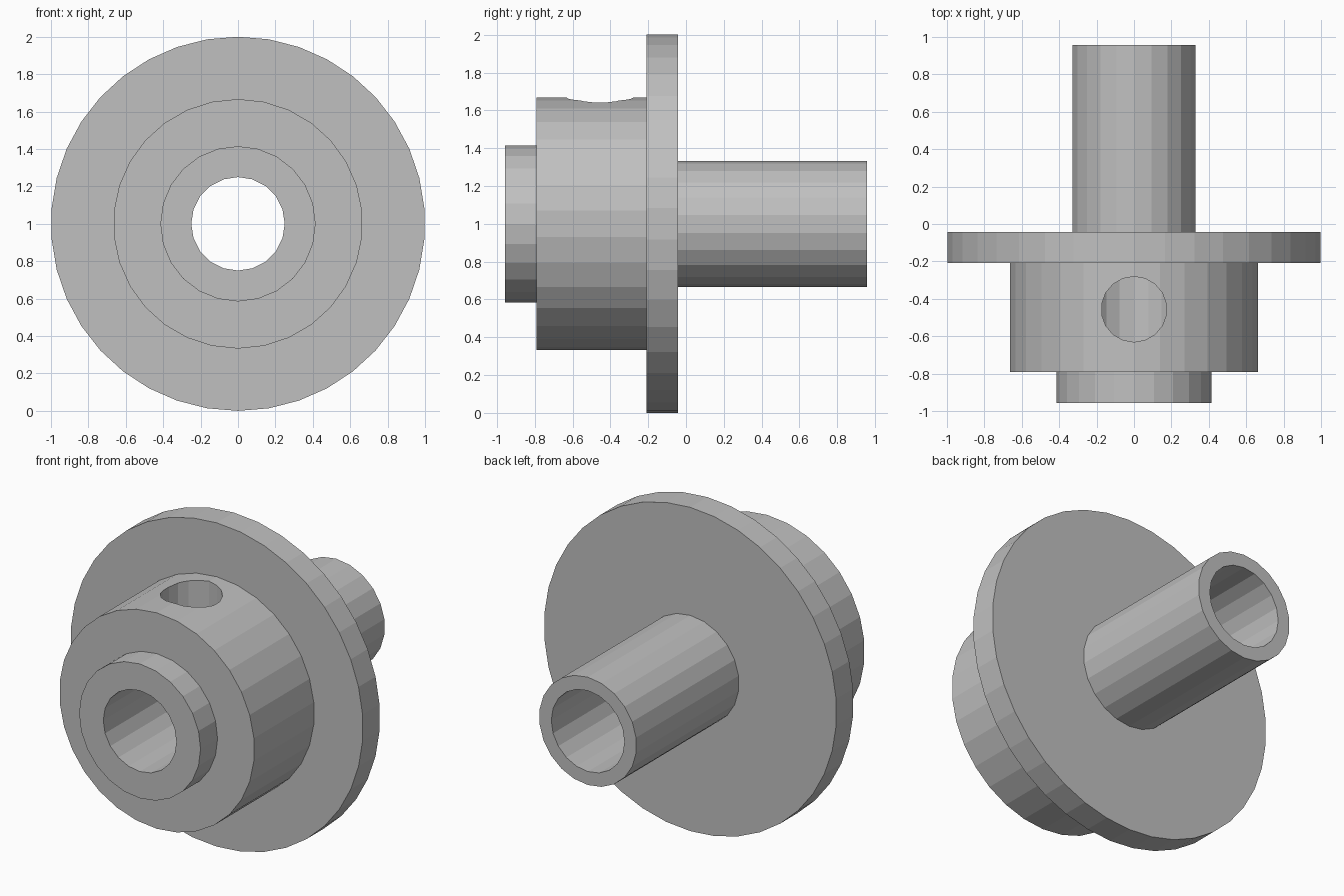
import bpy, bmesh
from math import radians
from mathutils import Matrix

cube = bpy.data.objects.get("Cube")
if cube:
    bpy.data.objects.remove(cube, do_unlink=True)

grey = bpy.data.materials.new("plain_grey")
grey.use_nodes = True
colour = (0.53, 0.53, 0.53, 1)
grey.diffuse_color = colour
grey.node_tree.nodes["Principled BSDF"].inputs["Base Color"].default_value = colour


def cylinder(name, radius, start, end, sides, along_y=True, centre=(0, 0, 1)):
    """Faceted cylinder from start to end along y (or along z)."""
    bm = bmesh.new()
    bmesh.ops.create_cone(bm, cap_ends=True, segments=sides, radius1=radius,
                          radius2=radius, depth=end - start)
    middle = (start + end) / 2
    if along_y:
        place = Matrix.Translation((0, middle, centre[2])) @ Matrix.Rotation(radians(90), 4, "X")
    else:
        place = Matrix.Translation((centre[0], centre[1], middle))
    bm.transform(place)
    mesh = bpy.data.meshes.new(name)
    bm.to_mesh(mesh)
    bm.free()
    mesh.materials.append(grey)
    obj = bpy.data.objects.new(name, mesh)
    bpy.context.collection.objects.link(obj)
    return obj


def combine(body, tool, operation):
    """Apply a boolean and discard the tool."""
    mod = body.modifiers.new(tool.name, "BOOLEAN")
    mod.operation = operation
    mod.solver = "EXACT"
    mod.object = tool
    bpy.context.view_layer.objects.active = body
    bpy.ops.object.modifier_apply(modifier=mod.name)
    bpy.data.objects.remove(tool, do_unlink=True)


# Stepped solid: wide flange, hub, front boss and rear tube
body = cylinder("flanged_hub", 1.0, -0.208, -0.042, 38)
combine(body, cylinder("hub", 0.667, -0.792, -0.12, 30), "UNION")
combine(body, cylinder("front_boss", 0.415, -0.958, -0.5, 24), "UNION")
combine(body, cylinder("rear_tube", 0.333, -0.4, 0.958, 22), "UNION")

# Bore right through, and a radial hole from the top of the hub into it
combine(body, cylinder("bore", 0.25, -1.2, 1.2, 20), "DIFFERENCE")
combine(body, cylinder("radial_hole", 0.175, 1.0, 2.0, 18, False, (0, -0.456, 0)), "DIFFERENCE")

for face in body.data.polygons:
    face.use_smooth = False
